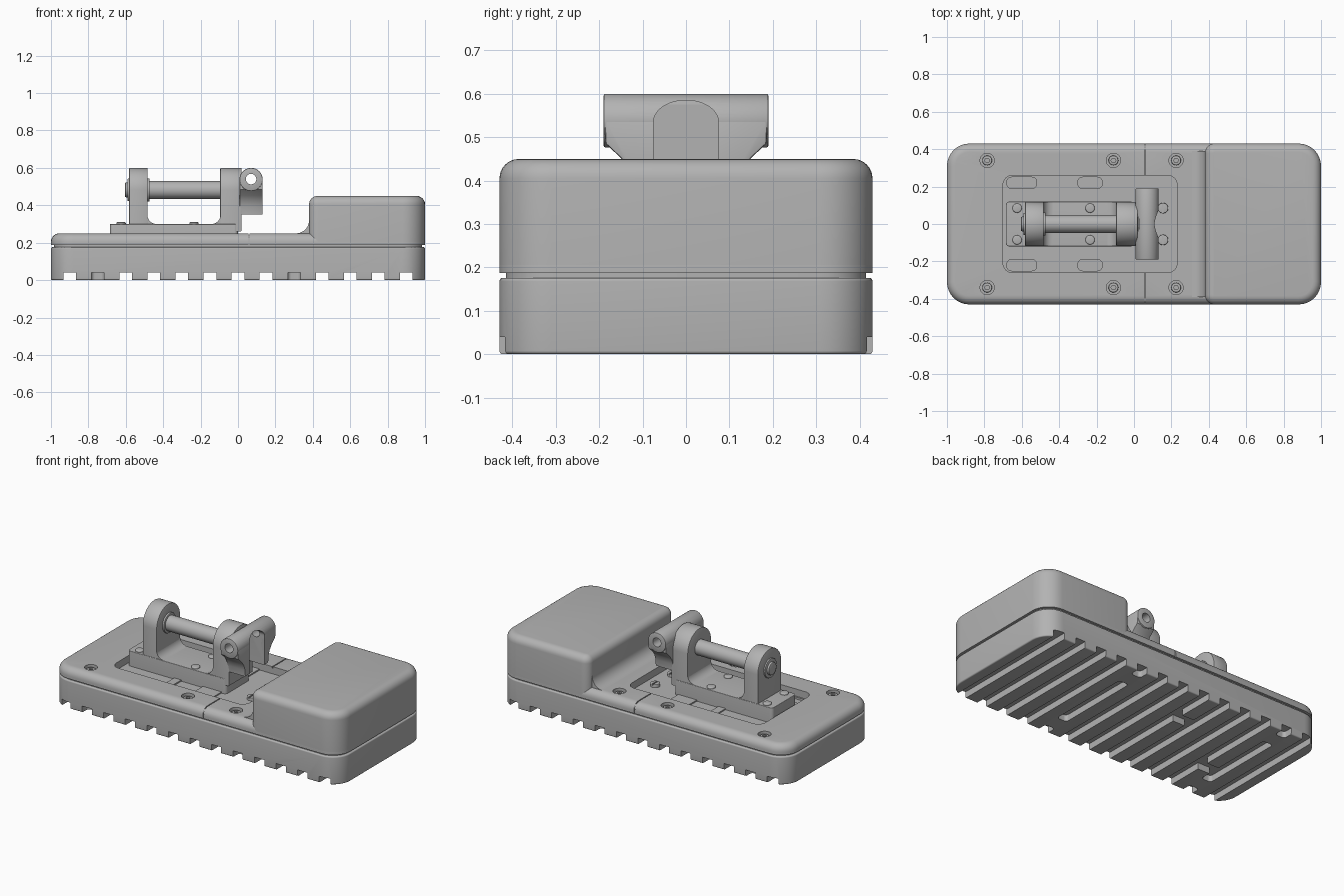
import bpy, bmesh, math
from mathutils import Vector

if "Cube" in bpy.data.objects:
    bpy.data.objects.remove(bpy.data.objects["Cube"])

grey = bpy.data.materials.new("plain grey")
grey.use_nodes = True
grey.diffuse_color = (0.45, 0.45, 0.45, 1)
grey.node_tree.nodes["Principled BSDF"].inputs["Base Color"].default_value = grey.diffuse_color


def finish(name, bm):
    bmesh.ops.recalc_face_normals(bm, faces=bm.faces)
    mesh = bpy.data.meshes.new(name)
    bm.to_mesh(mesh)
    bm.free()
    mesh.materials.append(grey)
    obj = bpy.data.objects.new(name, mesh)
    bpy.context.collection.objects.link(obj)
    return obj


def bevel(bm, edges, width, seg):
    if width:
        bmesh.ops.bevel(bm, geom=edges, offset=width, segments=seg, profile=0.5,
                        affect='EDGES', clamp_overlap=True)


def box(name, x, y, z, corner=0, top=0, bottom=0):
    """Box with rounded upright corners and rounded rims."""
    bm = bmesh.new()
    bmesh.ops.create_cube(bm, size=1)
    for v in bm.verts:
        v.co = Vector([r[c > 0] for r, c in zip((x, y, z), v.co)])
    bevel(bm, [e for e in bm.edges if abs(e.verts[0].co.z - e.verts[1].co.z) > 1e-4], corner, 8)
    for level, width in ((z[1], top), (z[0], bottom)):
        rim = [e for e in bm.edges if all(abs(v.co.z - level) < 1e-5 for v in e.verts)]
        bevel(bm, rim, width, 6)
    return finish(name, bm)


def prism(name, points, axis, a, b, rim=0):
    """Extrude a flat outline along x or y, softening both end rims."""
    bm = bmesh.new()
    place = (lambda p: (a, p[0], p[1])) if axis == 'x' else (lambda p: (p[0], a, p[1]))
    face = bm.faces.new([bm.verts.new(place(p)) for p in points])
    ext = bmesh.ops.extrude_face_region(bm, geom=[face])
    shift = (b - a, 0, 0) if axis == 'x' else (0, b - a, 0)
    bmesh.ops.translate(bm, verts=[g for g in ext['geom'] if isinstance(g, bmesh.types.BMVert)], vec=shift)
    i = 'xyz'.index(axis)
    bevel(bm, [e for e in bm.edges if abs(e.verts[0].co[i] - e.verts[1].co[i]) < 1e-6], rim, 2)
    return finish(name, bm)


def arc(cx, cz, rx, rz, start, end, n=24):
    return [(cx + rx * math.cos(math.radians(start + (end - start) * i / n)),
             cz + rz * math.sin(math.radians(start + (end - start) * i / n))) for i in range(n + 1)]


def rod(name, u, v, r, axis, a, b, n=32, rim=0):
    """Round bar along x or y."""
    return prism(name, arc(u, v, r, r, 0, 360, n)[:-1], axis, a, b, rim)


def disc(name, x, y, z, r, rim=0, n=28):
    """Upright round stud from z[0] to z[1]."""
    bm = bmesh.new()
    face = bm.faces.new([bm.verts.new((px, py, z[0])) for px, py in arc(x, y, r, r, 0, 360, n)[:-1]])
    ext = bmesh.ops.extrude_face_region(bm, geom=[face])
    bmesh.ops.translate(bm, verts=[g for g in ext['geom'] if isinstance(g, bmesh.types.BMVert)],
                        vec=(0, 0, z[1] - z[0]))
    bevel(bm, [e for e in bm.edges if all(abs(v.co.z - z[1]) < 1e-6 for v in e.verts)], rim, 3)
    return finish(name, bm)


def cut(target, cutters):
    for c in cutters:
        c.hide_render = True
        mod = target.modifiers.new("cut", 'BOOLEAN')
        mod.operation, mod.solver, mod.object = 'DIFFERENCE', 'EXACT', c
        with bpy.context.temp_override(object=target, active_object=target):
            bpy.ops.object.modifier_apply(modifier=mod.name)
        bpy.data.objects.remove(c)


X, Y = (-1, 1), (-0.43, 0.43)
screws = [(x, s * 0.34) for x in (-0.785, -0.11, 0.225) for s in (-1, 1)]

# Lower body with cross grooves in the sole
sole = box("lower_body", X, Y, (0, 0.176), 0.12, 0.008, 0.008)
cuts = []
for k in range(-6, 7):
    x = (0.15 * k - 0.034, 0.15 * k + 0.034)
    if k in (-5, 2):
        cuts += [box("groove", x, y, (-0.1, 0.04), 0.02) for y in ((-0.5, -0.37), (-0.27, 0.27), (0.37, 0.5))]
    else:
        cuts.append(box("groove", x, (-0.5, 0.5), (-0.1, 0.04)))
cuts += [box("channel", (-0.3, -0.15), (0.12, 0.2), (-0.1, 0.04)),
         box("channel", (-0.75, -0.6), (-0.2, -0.12), (-0.1, 0.04))]
cut(sole, cuts)
box("gasket", (-0.985, 0.985), (-0.415, 0.415), (0.17, 0.192), 0.11)

# Upper cover with recess, screw wells and seam
cover = box("upper_cover", X, Y, (0.187, 0.25), 0.12, 0.045)
cuts = [box("recess", (-0.7, 0.23), (-0.26, 0.26), (0.205, 0.4), 0.05),
        box("seam", (0.056, 0.062), (-0.5, 0.5), (0.24, 0.4)),
        box("seam_front", (0.056, 0.062), (-0.5, -0.422), (0.18, 0.4)),
        box("seam_back", (0.056, 0.062), (0.422, 0.5), (0.18, 0.4))]
cuts += [disc("well", x, y, (0.22, 0.4), 0.038) for x, y in screws]
cuts += [box("pocket", x, (min(s * 0.19, s * 0.25), max(s * 0.19, s * 0.25)), (0.193, 0.4), 0.025)
         for s in (-1, 1) for x in ((-0.68, -0.52), (-0.3, -0.17))]
cut(cover, cuts)
for x, y in screws:
    cap = disc("cover_screw", x, y, (0.215, 0.24), 0.026, 0.004)
    cut(cap, [disc("socket", x, y, (0.228, 0.3), 0.013, n=6)])

# Raised housing with a cove at its foot
box("raised_housing", (0.38, 1), Y, (0.187, 0.45), 0.05, 0.045)
housing = bpy.data.objects["raised_housing"]
bpy.data.objects.remove(housing)
bm = bmesh.new()
bmesh.ops.create_cube(bm, size=1)
for v in bm.verts:
    v.co = Vector([r[c > 0] for r, c in zip(((0.38, 1), Y, (0.187, 0.45)), v.co)])
for side, width in ((1, 0.12), (0.38, 0.05)):
    bevel(bm, [e for e in bm.edges if all(abs(v.co.x - side) < 1e-5 for v in e.verts)
               and abs(e.verts[0].co.z - e.verts[1].co.z) > 0.1], width, 8)
bevel(bm, [e for e in bm.edges if all(abs(v.co.z - 0.45) < 1e-5 for v in e.verts)], 0.045, 6)
finish("raised_housing", bm)
prism("housing_cove", [(0.44, 0.24), (0.44, 0.32)] + arc(0.31, 0.32, 0.07, 0.07, 0, -90, 10) + [(0.31, 0.24)],
      'y', -0.39, 0.39)

# Recess floor details
for s in (-1, 1):
    y = (0.12, 0.258) if s > 0 else (-0.258, -0.12)
    box("floor_bar", (-0.36, -0.31), y, (0.2, 0.213))
    box("floor_bar", (-0.16, -0.03), y, (0.2, 0.213))
    stud = disc("slotted_screw", 0.155, s * 0.085, (0.2, 0.225), 0.028, 0.004)
    cut(stud, [box("slot", (0.151, 0.159), (s * 0.085 - 0.04, s * 0.085 + 0.04), (0.218, 0.3))])
    for x in (-0.625, -0.235):
        disc("plate_screw", x, s * 0.085, (0.29, 0.31), 0.025, 0.006)

# Bracket: base plate, two arched uprights, coves
box("bracket_plate", (-0.685, 0), (-0.12, 0.12), (0.2, 0.3), 0.02, 0.004)
arch = [(-0.118, 0.26)] + arc(0, 0.482, 0.118, 0.118, 180, 0) + [(0.118, 0.26)]
prism("outer_upright", arch, 'x', -0.583, -0.483, 0.006)
prism("inner_upright", arch, 'x', -0.095, 0.02, 0.006)
for x, d in ((-0.485, 1), (-0.093, -1)):
    c = [(x, 0.29), (x, 0.35)] + [(x + d * (0.05 + px), 0.35 + pz)
                                  for px, pz in arc(0, 0, 0.05, 0.05, 180, 270, 8)] + [(x + d * 0.05, 0.29)]
    prism("upright_cove", c, 'y', -0.117, 0.117)

# Shaft and end bolt
rod("shaft", 0, 0.482, 0.048, 'x', -0.5, -0.08)
rod("shaft_collar", 0, 0.482, 0.062, 'x', -0.49, -0.472, rim=0.004)
rod("bolt_washer", 0, 0.482, 0.06, 'x', -0.592, -0.57, rim=0.004)
rod("end_bolt", 0, 0.482, 0.04, 'x', -0.605, -0.57, rim=0.008)
rod("shaft_nut", 0, 0.482, 0.03, 'x', 0.0, 0.024, 6)

# Cross tube and its hollow web
opening = [(-0.075, 0.3)] + arc(0, 0.535, 0.075, 0.05, 180, 0) + [(0.075, 0.3)]
half = [(0.115, 0.35), (0.118, 0.39), (0.13, 0.425), (0.15, 0.452), (0.185, 0.485), (0.188, 0.54)]
web = prism("tube_web", half + [(-y, z) for y, z in reversed(half)], 'x', 0.008, 0.132, 0.005)
tube = rod("cross_tube", 0.07, 0.538, 0.062, 'y', -0.19, 0.19, 40, 0.005)
for part in (web, tube):
    cut(part, [prism("hollow", opening, 'x', 0.021, 0.3),
               rod("bore", 0.07, 0.54, 0.028, 'y', -0.3, 0.3)])

# Smooth shading with sharp edges kept
bpy.ops.object.select_all(action='DESELECT')
for obj in bpy.context.scene.objects:
    if obj.type == 'MESH':
        obj.select_set(True)
        bpy.context.view_layer.objects.active = obj
bpy.ops.object.shade_smooth_by_angle(angle=math.radians(32))
